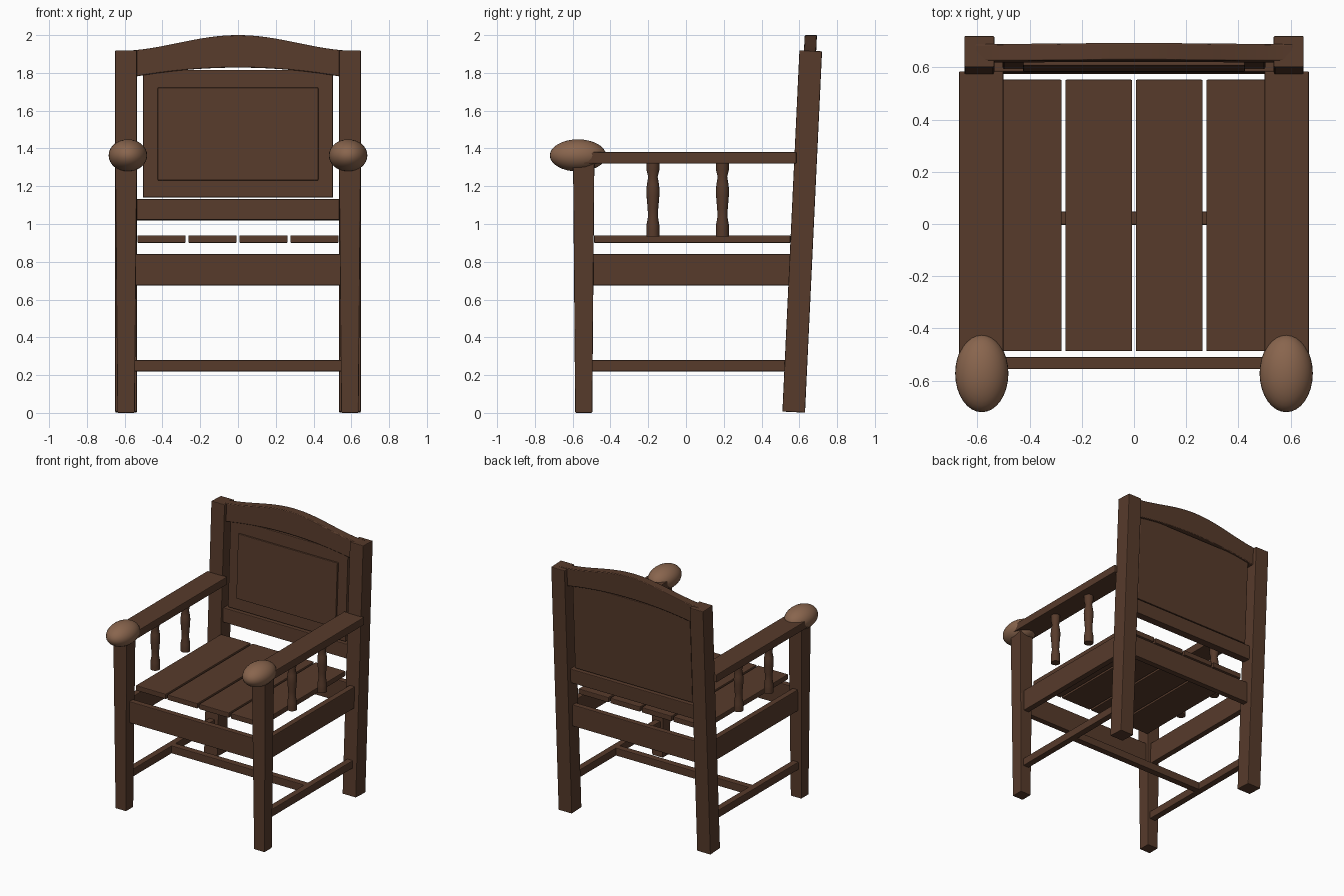
import bpy, bmesh, math
from mathutils import Matrix, Vector

if "Cube" in bpy.data.objects:
    bpy.data.objects.remove(bpy.data.objects["Cube"])

RAKE = math.radians(2.7)


def material(name, col):
    m = bpy.data.materials.new(name)
    m.diffuse_color = (*col, 1)
    m.use_nodes = True
    m.node_tree.nodes["Principled BSDF"].inputs["Base Color"].default_value = m.diffuse_color
    return m


WOOD = material("dark_wood", (0.095, 0.043, 0.024))
LIGHT = material("light_wood", (0.25, 0.13, 0.075))


def finish(name, bm, mat=WOOD, bevel=0.005, smooth=False):
    bmesh.ops.recalc_face_normals(bm, faces=bm.faces[:])
    me = bpy.data.meshes.new(name)
    bm.to_mesh(me)
    bm.free()
    ob = bpy.data.objects.new(name, me)
    bpy.context.collection.objects.link(ob)
    me.materials.append(mat)
    if bevel:
        mod = ob.modifiers.new("soft_edges", 'BEVEL')
        mod.width, mod.segments, mod.limit_method = bevel, 2, 'ANGLE'
    if smooth:
        bpy.ops.object.select_all(action='DESELECT')
        ob.select_set(True)
        bpy.context.view_layer.objects.active = ob
        bpy.ops.object.shade_smooth_by_angle(angle=math.radians(40))
    return ob


def box(name, x, y, z, raked=False, taper=1.0):
    """Box from (min, max) ranges; taper scales the bottom end."""
    bm = bmesh.new()
    bmesh.ops.create_cube(bm, size=1)
    c = Vector((sum(x) / 2, sum(y) / 2, sum(z) / 2))
    d = (x[1] - x[0], y[1] - y[0], z[1] - z[0])
    for v in bm.verts:
        k = taper if v.co.z < 0 else 1
        v.co = Vector((v.co.x * d[0] * k, v.co.y * d[1] * k, v.co.z * d[2]))
    if raked:
        bm.transform(Matrix.Rotation(-RAKE, 4, 'X'))
    bm.transform(Matrix.Translation(c))
    return finish(name, bm)


def back_y(z):
    return 0.57 + math.tan(RAKE) * z


def back_box(name, x, z, thick, offset=0.0):
    """Part of the leaning back; offset moves it along y from the post axis."""
    y = back_y(sum(z) / 2) + offset
    return box(name, x, (y - thick / 2, y + thick / 2), z, raked=True)


def spindle(name, x, y):
    prof = [(0.034, 0.935), (0.034, 0.965), (0.034, 0.995), (0.026, 1.04), (0.028, 1.08),
            (0.034, 1.15), (0.035, 1.18), (0.032, 1.21), (0.025, 1.25), (0.034, 1.285), (0.034, 1.33)]
    n = 16
    bm = bmesh.new()
    rings = [[bm.verts.new((x + r * math.cos(2 * math.pi * i / n),
                            y + r * math.sin(2 * math.pi * i / n), z)) for i in range(n)]
             for r, z in prof]
    for a, b in zip(rings, rings[1:]):
        for i in range(n):
            bm.faces.new((a[i], a[(i + 1) % n], b[(i + 1) % n], b[i]))
    bm.faces.new(rings[0])
    bm.faces.new(rings[-1])
    finish(name, bm, bevel=0, smooth=True)


# Parts on both sides
for side, s in (("left", -1), ("right", 1)):
    def span(a, b):
        return tuple(sorted((s * a, s * b)))
    back_box(side + "_back_post", span(0.535, 0.65), (0.003, 1.918), 0.12)
    box(side + "_front_leg", span(0.535, 0.65), (-0.598, -0.485), (0, 1.34), taper=0.8)
    box(side + "_armrest", span(0.50, 0.67), (-0.55, 0.585), (1.32, 1.38))
    box(side + "_seat_rail", span(0.567, 0.613), (-0.51, 0.57), (0.675, 0.84))
    box(side + "_stretcher", span(0.565, 0.615), (-0.51, 0.56), (0.22, 0.28))
    for tag, y in (("front", -0.175), ("back", 0.193)):
        spindle(f"{side}_{tag}_spindle", s * 0.585, y)
    # Egg-shaped hand knob
    bm = bmesh.new()
    bmesh.ops.create_uvsphere(bm, u_segments=32, v_segments=16, radius=1)
    bm.transform(Matrix.Translation((s * 0.583, -0.572, 1.363)) @ Matrix.Diagonal((0.102, 0.149, 0.085, 1)))
    finish(side + "_hand_knob", bm, LIGHT, bevel=0, smooth=True)

# Cross rails and middle stretcher
box("front_seat_rail", (-0.56, 0.56), (-0.556, -0.51), (0.675, 0.84))
box("back_seat_rail", (-0.56, 0.56), (0.575, 0.62), (0.675, 0.84))
box("middle_stretcher", (-0.58, 0.58), (-0.003, 0.048), (0.22, 0.28))

# Seat planks
for i in range(4):
    cx = -0.405 + 0.27 * i
    box(f"seat_plank_{i + 1}", (cx - 0.128, cx + 0.128), (-0.487, 0.553), (0.90, 0.94))

# Leaning back panel
back_box("lower_back_rail", (-0.56, 0.56), (1.02, 1.13), 0.065, -0.008)
back_box("back_panel", (-0.503, 0.503), (1.14, 1.815), 0.045, -0.008)
back_box("raised_panel", (-0.425, 0.425), (1.23, 1.722), 0.04, -0.025)

# Arched crest rail
bm = bmesh.new()
N, half = 32, 0.61
xs = [-half + 2 * half * i / N for i in range(N + 1)]


def arch(x):
    return (1 + math.cos(math.pi * x / 0.64)) / 2


outline = [(x, 1.916 + 0.084 * arch(x)) for x in xs]
outline += [(x, 1.768 + 0.06 * (1 - (x / half) ** 2)) for x in reversed(xs)]
front = [bm.verts.new((x, back_y(z) - 0.036, z)) for x, z in outline]
face = bm.faces.new(front)
ext = bmesh.ops.extrude_face_region(bm, geom=[face])
bmesh.ops.translate(bm, vec=(0, 0.065, 0),
                    verts=[e for e in ext["geom"] if isinstance(e, bmesh.types.BMVert)])
finish("crest_rail", bm, smooth=True)
